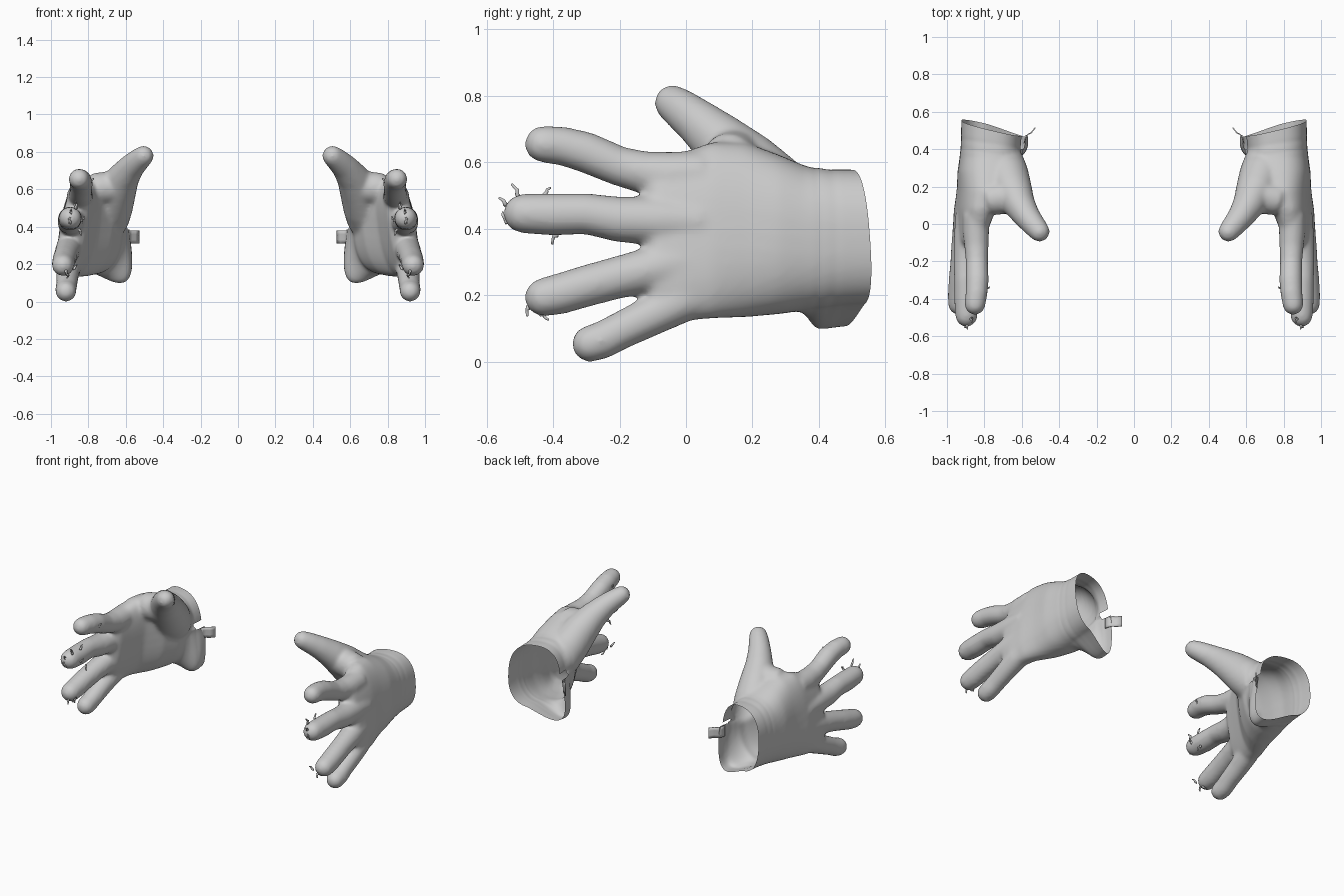
import bpy, bmesh, math, random
from mathutils import Vector

if "Cube" in bpy.data.objects:
    bpy.data.objects.remove(bpy.data.objects["Cube"])

random.seed(4)
SIDES = 28


def skin(bm, rings):
    # Bridge consecutive rings of points and cap both ends
    vs = [[bm.verts.new(p) for p in ring] for ring in rings]
    n = len(vs[0])
    for a, b in zip(vs, vs[1:]):
        for i in range(n):
            j = (i + 1) % n
            bm.faces.new((a[i], a[j], b[j], b[i]))
    bm.faces.new(vs[0][::-1])
    bm.faces.new(vs[-1])


def tube(bm, pts, sides=SIDES):
    # Round tube through (x, y, z, radius) stations with a domed tip
    c = [Vector(p[:3]) for p in pts]
    r = [p[3] for p in pts]
    end = (c[-1] - c[-2]).normalized()
    tip, tr = c[-1].copy(), r[-1]
    for deg in (25, 45, 65, 80):
        a = math.radians(deg)
        c.append(tip + end * tr * math.sin(a))
        r.append(tr * math.cos(a))
    rings = []
    for k, p in enumerate(c):
        t = (c[min(k + 1, len(c) - 1)] - c[max(k - 1, 0)]).normalized()
        ref = Vector((1, 0, 0)) if abs(t.x) < 0.9 else Vector((0, 1, 0))
        u = (ref - t * ref.dot(t)).normalized()
        v = t.cross(u)
        rings.append([p + r[k] * (u * math.cos(w) + v * math.sin(w))
                      for w in (2 * math.pi * i / sides for i in range(sides))])
    skin(bm, rings)


def sgn_pow(x, e):
    return math.copysign(abs(x) ** e, x)


def palm(bm, stations):
    # Superellipse rings along y, leaning so the index side sits further in
    rings = []
    for y, cx, cz, a, b, lean in stations:
        ring = []
        for i in range(40):
            w = 2 * math.pi * i / 40
            dz = b * sgn_pow(math.sin(w), 0.8)
            ring.append(Vector((cx + a * sgn_pow(math.cos(w), 0.8) - lean * dz, y, cz + dz)))
        rings.append(ring)
    skin(bm, rings)


def add_object(name, bm):
    bmesh.ops.recalc_face_normals(bm, faces=bm.faces)
    me = bpy.data.meshes.new(name)
    bm.to_mesh(me)
    bm.free()
    ob = bpy.data.objects.new(name, me)
    bpy.context.collection.objects.link(ob)
    return ob


def finish(ob):
    # Smooth shading, and the opposite hand by mirroring across x = 0
    for p in ob.data.polygons:
        p.use_smooth = True
    ob.modifiers.new("other_hand", 'MIRROR').use_mirror_merge = False


def bisect(bm, co, no, clear=False):
    bmesh.ops.bisect_plane(bm, geom=bm.verts[:] + bm.edges[:] + bm.faces[:], dist=1e-5,
                           plane_co=co, plane_no=no, clear_outer=clear)


# Hand volume: palm, four fingers, thumb and the web beside the thumb
bm = bmesh.new()
palm(bm, [
    (0.70, 0.762, 0.375, 0.161, 0.200, 0.00),
    (0.56, 0.762, 0.375, 0.161, 0.202, 0.00),
    (0.47, 0.762, 0.373, 0.163, 0.206, 0.00),
    (0.43, 0.764, 0.370, 0.162, 0.209, 0.00),
    (0.36, 0.770, 0.372, 0.162, 0.217, 0.02),
    (0.28, 0.782, 0.383, 0.161, 0.240, 0.05),
    (0.18, 0.805, 0.397, 0.138, 0.263, 0.10),
    (0.08, 0.850, 0.396, 0.102, 0.266, 0.14),
    (-0.02, 0.872, 0.374, 0.084, 0.253, 0.15),
    (-0.09, 0.882, 0.375, 0.070, 0.230, 0.15),
    (-0.12, 0.886, 0.385, 0.040, 0.190, 0.15)])
digits = {
    "index": [(.845, .05, .565, .07), (.845, -.05, .562, .070), (.842, -.12, .568, .065),
              (.840, -.20, .588, .060), (.838, -.30, .630, .062), (.842, -.37, .649, .059),
              (.850, -.43, .655, .056)],
    "middle": [(.885, .05, .420, .07), (.890, -.08, .424, .074), (.897, -.20, .428, .069),
               (.900, -.30, .445, .062), (.898, -.40, .443, .064), (.896, -.49, .446, .060)],
    "ring": [(.890, .05, .310, .07), (.905, -.08, .283, .070), (.918, -.20, .255, .064),
             (.928, -.30, .228, .063), (.934, -.38, .204, .062), (.936, -.427, .194, .059)],
    "little": [(.895, .06, .208, .06), (.905, -.02, .180, .066), (.912, -.10, .140, .061),
               (.916, -.20, .092, .057), (.920, -.25, .066, .057), (.920, -.288, .054, .056)],
    "thumb": [(.735, .38, .40, .11), (.705, .31, .45, .125), (.680, .25, .515, .121),
              (.648, .175, .595, .106), (.610, .098, .668, .085), (.568, .035, .722, .070),
              (.530, -.012, .758, .062), (.506, -.040, .778, .056)],
    "web": [(.640, .17, .605, .085), (.70, .14, .608, .088), (.76, .13, .603, .085),
            (.82, .11, .575, .07)],
}
for pts in digits.values():
    tube(bm, pts)
glove = add_object("glove", bm)

# Fuse into one skin and relax it
rm = glove.modifiers.new("fuse", 'REMESH')
rm.mode = 'VOXEL'
rm.voxel_size = 0.0105
sm = glove.modifiers.new("relax", 'SMOOTH')
sm.factor = 0.5
sm.iterations = 14
dg = bpy.context.evaluated_depsgraph_get()
fused = bpy.data.meshes.new_from_object(glove.evaluated_get(dg))
glove.modifiers.clear()

# Cut the wrist open, leaving a hollow shell, and notch the fastening slit
bm = bmesh.new()
bm.from_mesh(fused)
bisect(bm, (0.92, 0.562, 0.25), (-0.234, 0.97, 0.07), True)
for co, no in (((0, 0, .385), (0, 0, 1)), ((0, 0, .42), (0, 0, 1)), ((0, .40, 0), (0, 1, 0))):
    bisect(bm, co, no)
slit = []
for f in bm.faces:
    m = f.calc_center_median()
    if m.x < 0.68 and m.y > 0.40 and 0.385 < m.z < 0.42:
        slit.append(f)
bmesh.ops.delete(bm, geom=slit, context='FACES')

# Pull the lower palm-side cuff into a hanging corner, and add faint creases
for v in bm.verts:
    w = min(max((v.co.y - 0.31) / 0.13, 0), 1)
    w = w * w * (3 - 2 * w)
    dx, dz = (0.80 - v.co.x) / 0.18, (0.37 - v.co.z) / 0.2
    if w > 0:
        if dx > 0 and dz > 0:
            v.co += Vector((-0.065, -0.05, -0.15)) * w * (dx * dz) ** 1.3
        if dx > 0:
            v.co.x -= 0.018 * w * dx * (v.co.z < 0.4)
    for y0 in (0.40, 0.45):
        d = math.exp(-((v.co.y - y0 - 0.15 * (v.co.x - 0.9)) / 0.012) ** 2) * 0.0012
        v.co.x -= d * (v.co.x - 0.77) / 0.15
        v.co.z -= d * (v.co.z - 0.37) / 0.2
bm.to_mesh(glove.data)
bm.free()
finish(glove)

# Curled fastening tab on the palm side of the cuff
bm = bmesh.new()
grid = [[bm.verts.new((x, y, z)) for z in (0.31, 0.33, 0.36, 0.38)]
        for x, y in ((0.588, 0.43), (0.580, 0.46), (0.568, 0.478), (0.55, 0.487), (0.528, 0.515))]
for a, b in zip(grid, grid[1:]):
    for i in range(3):
        bm.faces.new((a[i], a[i + 1], b[i + 1], b[i]))
tab = add_object("cuff_tab", bm)
cloth = tab.modifiers.new("cloth", 'SOLIDIFY')
cloth.thickness = 0.006
cloth.offset = 0
finish(tab)

# Frayed threads near the fingertips
bm = bmesh.new()
frays = [((.87, -.50, .495), (0, -.02, .04)), ((.86, -.43, .495), (0, .02, .03)),
         ((.89, -.54, .47), (0, -.02, .025)), ((.90, -.54, .42), (0, -.012, .03)),
         ((.85, -.39, .39), (-.01, -.012, -.03)), ((.88, -.465, .17), (-.02, -.01, .03)),
         ((.91, -.44, .15), (0, .025, -.02)), ((.92, -.47, .17), (0, -.012, -.03)),
         ((.79, -.34, .64), (-.015, 0, .02)), ((.84, -.46, .43), (-.02, 0, .02))]
for start, step in frays:
    p, d = Vector(start), Vector(step)
    pts = []
    for k in range(5):
        wob = Vector([random.uniform(-.004, .004) for _ in range(3)])
        pts.append((*(p + d * (k / 4) + wob), 0.008 - 0.001 * k))
    tube(bm, pts, 6)
finish(add_object("frayed_threads", bm))
